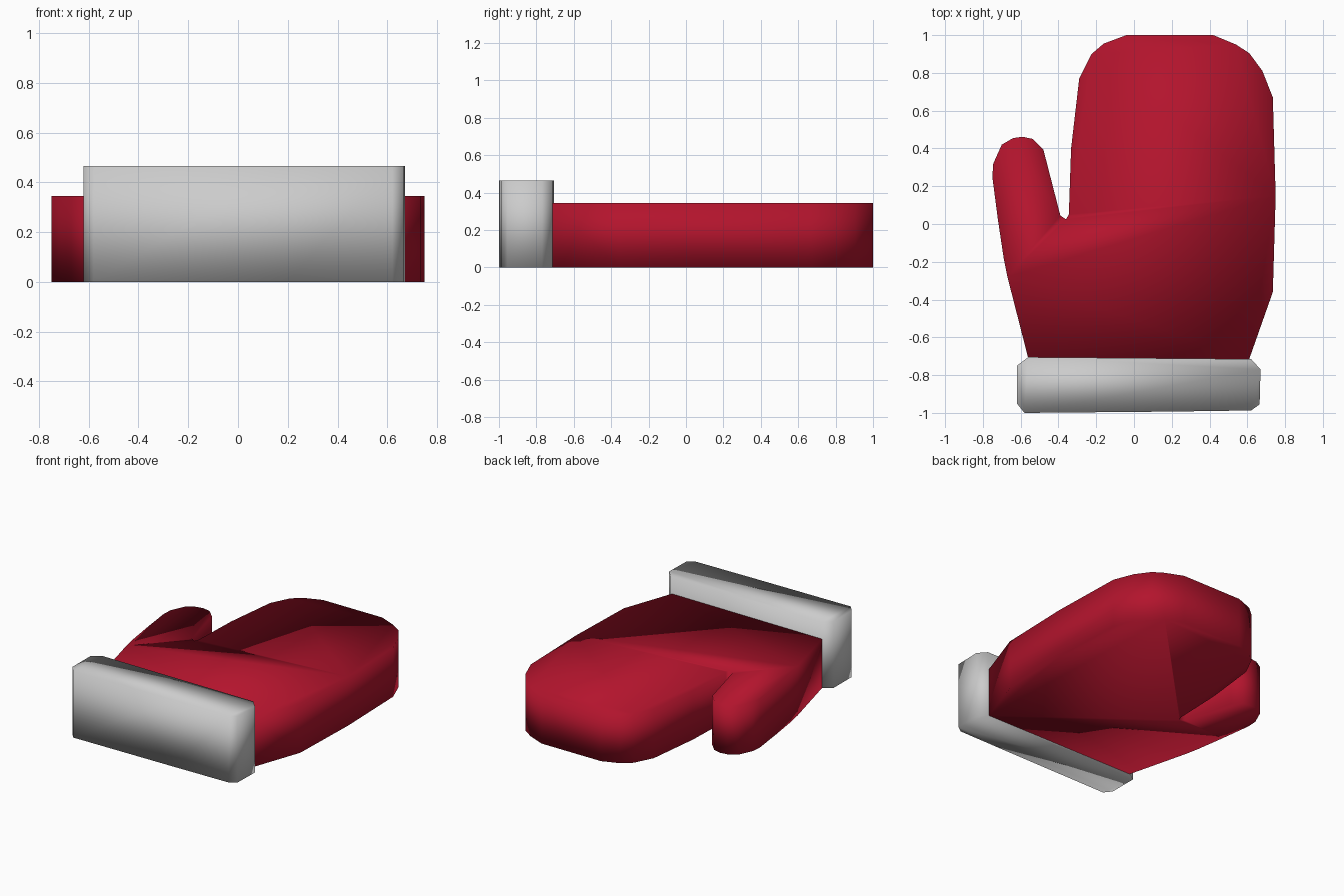
import bpy, bmesh

if "Cube" in bpy.data.objects:
    bpy.data.objects.remove(bpy.data.objects["Cube"])


def extruded(name, outline, height):
    """Closed solid from a plan outline, standing on z = 0, softly shaded."""
    bm = bmesh.new()
    base = bm.faces.new([bm.verts.new((x, y, 0)) for x, y in outline])
    top = bmesh.ops.extrude_face_region(bm, geom=[base], use_keep_orig=True)
    verts = [g for g in top["geom"] if isinstance(g, bmesh.types.BMVert)]
    bmesh.ops.translate(bm, verts=verts, vec=(0, 0, height))
    bmesh.ops.recalc_face_normals(bm, faces=bm.faces)
    for f in bm.faces:
        f.smooth = True
    mesh = bpy.data.meshes.new(name)
    bm.to_mesh(mesh)
    bm.free()
    obj = bpy.data.objects.new(name, mesh)
    bpy.context.collection.objects.link(obj)
    return obj


# Mitten body: wrist, thumb, notch, rounded finger pocket
thumb = [(-0.56, -0.71), (-0.67, -0.28), (-0.69, -0.18), (-0.72, 0.02),
         (-0.75, 0.25), (-0.745, 0.32), (-0.70, 0.42), (-0.64, 0.455),
         (-0.59, 0.462), (-0.535, 0.45), (-0.48, 0.395)]
notch = [(-0.39, 0.045), (-0.36, 0.025), (-0.345, 0.05)]
fingers = [(-0.333, 0.40), (-0.29, 0.77), (-0.225, 0.90), (-0.16, 0.955),
           (-0.04, 1.0), (0.42, 1.0), (0.54, 0.95), (0.61, 0.905),
           (0.68, 0.81), (0.735, 0.67), (0.75, 0.15), (0.735, -0.36),
           (0.61, -0.715)]
mitten = extruded("mitten_body", thumb + notch + fingers, 0.345)
red = bpy.data.materials.new("red_wool")
red.diffuse_color = (0.45, 0.007, 0.026, 1)
red.use_nodes = True
red.node_tree.nodes["Principled BSDF"].inputs["Base Color"].default_value = red.diffuse_color
mitten.data.materials.append(red)

# Thicker cuff with chamfered ends
extruded("cuff", [(-0.62, -0.95), (-0.58, -1.0), (0.2, -0.993), (0.62, -0.987),
                  (0.665, -0.955), (0.67, -0.77), (0.62, -0.715),
                  (-0.56, -0.705), (-0.62, -0.75)], 0.465)
